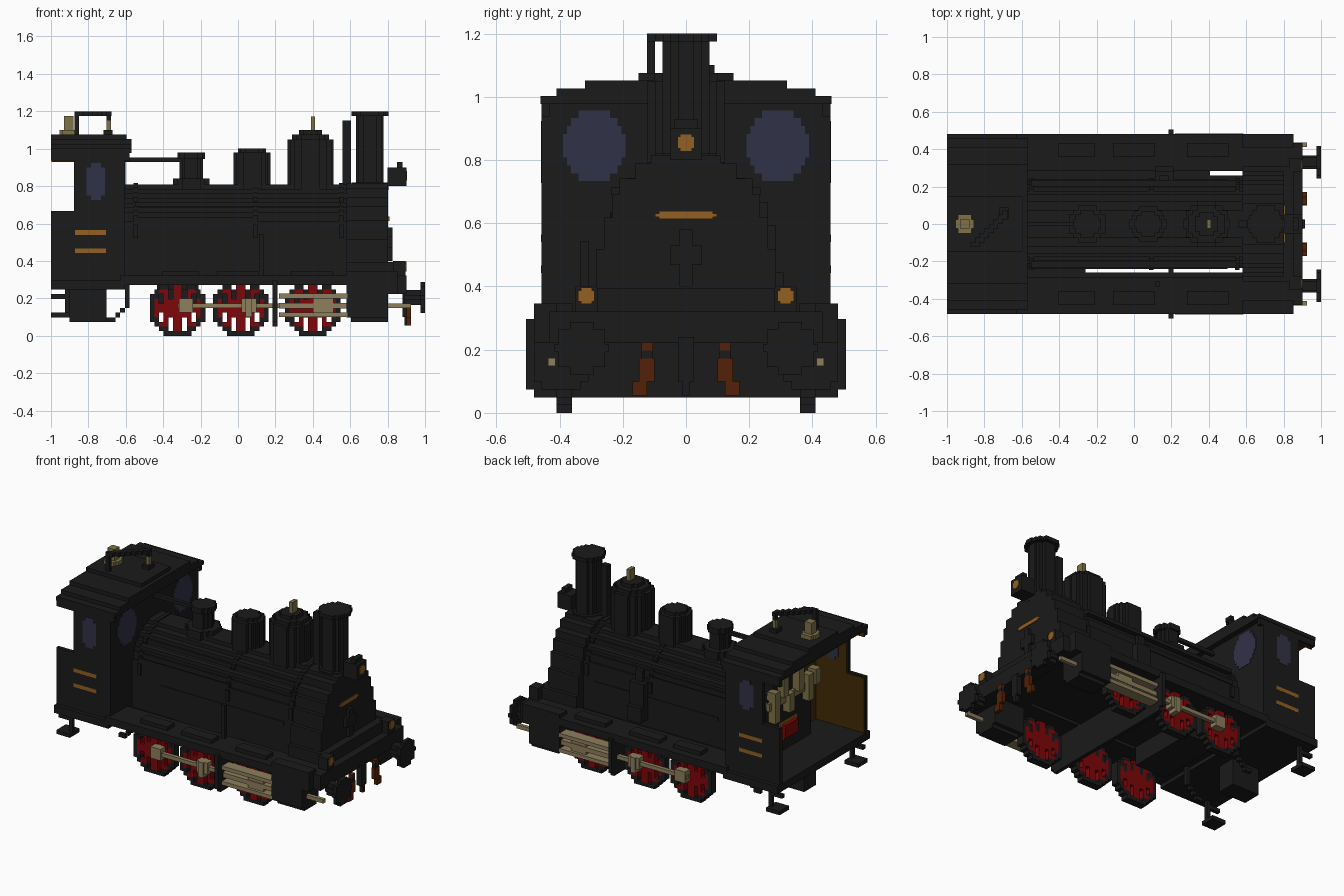
import bpy, bmesh, math

if "Cube" in bpy.data.objects:
    bpy.data.objects.remove(bpy.data.objects["Cube"], do_unlink=True)

V = 2 / 81  # size of one block


def material(name, rgb):
    m = bpy.data.materials.new(name)
    m.use_nodes = True
    m.diffuse_color = (*rgb, 1)
    m.node_tree.nodes["Principled BSDF"].inputs["Base Color"].default_value = (*rgb, 1)
    return m


BLACK = material("soot black", (0.0105, 0.0105, 0.0105))
RED = material("wheel red", (0.21, 0.002, 0.003))
ORANGE = material("lamp orange", (0.29, 0.115, 0.016))
STEEL = material("rod steel", (0.27, 0.21, 0.11))
BRASS = material("brass", (0.21, 0.17, 0.065))
GLASS = material("window blue", (0.031, 0.031, 0.065))
BROWN = material("cab lining brown", (0.052, 0.024, 0.002))
RUST = material("hose rust", (0.085, 0.015, 0.002))


def snap(b):
    """Round a box to the block grid, at least one block thick."""
    x0, x1, y0, y1, z0, z1 = b
    gx = lambda v: -1 + V * round((v + 1) / V)
    gy = lambda v: V * (round(v / V - 0.5) + 0.5)
    gz = lambda v: V * round(v / V)
    out = []
    for g, lo, hi in ((gx, x0, x1), (gy, y0, y1), (gz, z0, z1)):
        out += [g(lo), max(g(hi), g(lo) + V)]
    return out


def part(name, mat, boxes, mirror=False, grid=True):
    """One object made of axis-aligned boxes (x0, x1, y0, y1, z0, z1)."""
    bm = bmesh.new()
    for b in boxes:
        b = snap(b) if grid else b
        sides = [b]
        if mirror:
            sides.append((b[0], b[1], -b[3], -b[2], b[4], b[5]))
        for x0, x1, y0, y1, z0, z1 in sides:
            vs = bmesh.ops.create_cube(bm, size=1)["verts"]
            for v in vs:
                v.co = (x0 if v.co.x < 0 else x1, y0 if v.co.y < 0 else y1, z0 if v.co.z < 0 else z1)
    me = bpy.data.meshes.new(name)
    bm.to_mesh(me)
    bm.free()
    me.materials.append(mat)
    ob = bpy.data.objects.new(name, me)
    bpy.context.collection.objects.link(ob)
    return ob


def rows(ca, cb, ra, rb):
    """Blocky ellipse as strips (a0, a1, b0, b1)."""
    n = max(1, round(2 * rb / V))
    h = 2 * rb / n
    for i in range(n):
        b = -rb + (i + 0.5) * h
        w = max(V / 2, round(ra * math.sqrt(1 - (b / rb) ** 2) / V * 2) * V / 2)
        yield ca - w, ca + w, cb + b - h / 2, cb + b + h / 2


def disc_x(x0, x1, cy, cz, ry, rz):
    return [(x0, x1, *r) for r in rows(cy, cz, ry, rz)]


def disc_z(cx, cy, r, z0, z1):
    return [(a, b, c, d, z0, z1) for a, b, c, d in rows(cx, cy, r, r)]


def lens(x0, x1, cy, cz):
    """Small lamp glass with notched corners."""
    return [(x0, x1, cy - a, cy + a, cz - b, cz + b) for a, b in ((0.026, 0.017), (0.017, 0.026))]


# Boiler and tapering smokebox
part("boiler", BLACK, disc_x(-0.62, 0.6, 0, 0.56, 0.235, 0.25), grid=False)
part("firebox_sides", BLACK, [(-0.62, 0.6, -0.235, 0.235, 0.27, 0.56)])
part("boiler_bands", BLACK, [b for x in (-0.56, 0.08, 0.54)
                             for b in disc_x(x, x + V, 0, 0.56, 0.242, 0.256)], grid=False)
part("boiler_rails", BLACK, [(-0.55, 0.55, 0.2, 0.235, 0.69, 0.715),
                             (-0.55, 0.1, 0.235, 0.24, 0.61, 0.635),
                             (-0.4, 0.5, 0.235, 0.24, 0.47, 0.495)], mirror=True, grid=False)
part("smokebox", BLACK, [(0.57, 0.803, -w, w, z0, z1) for z0, z1, w in (
    (0.27, 0.4, 0.31), (0.4, 0.52, 0.284), (0.52, 0.62, 0.259), (0.62, 0.69, 0.235),
    (0.69, 0.74, 0.21), (0.74, 0.79, 0.17), (0.79, 0.815, 0.12))])
part("smokebox_door_handle", BLACK, [(0.8, 0.825, -0.05, 0.05, 0.47, 0.53),
                                     (0.8, 0.825, -0.02, 0.02, 0.4, 0.58)], grid=False)
part("front_bar", ORANGE, [(0.8, 0.809, -0.085, 0.085, 0.613, 0.638),
                           (0.8, 0.809, -0.098, 0.098, 0.62, 0.631)], grid=False)
part("air_pump", BLACK, [(0.1, 0.22, 0.235, 0.31, 0.34, 0.44), (0.12, 0.2, 0.235, 0.29, 0.44, 0.6),
                         (0.14, 0.18, 0.235, 0.27, 0.6, 0.66)])
part("feed_valve", BLACK, [(0.1, 0.13, -0.34, -0.31, 0.32, 0.54)])

# Boiler-top fittings
part("chimney", BLACK, disc_z(0.705, 0, 0.075, 0.78, 1.2) + disc_z(0.705, 0, 0.098, 1.175, 1.2)
     + disc_z(0.705, 0, 0.098, 0.78, 0.82), grid=False)
part("chimney_pipe", BLACK, [(0.56, 0.605, -0.02, 0.02, 0.8, 1.15)], grid=False)
part("sand_dome", BLACK, disc_z(0.075, 0, 0.095, 0.75, 0.98) + disc_z(0.075, 0, 0.07, 0.98, 1.0), grid=False)
part("steam_dome", BLACK, disc_z(0.388, 0, 0.122, 0.75, 1.05) + disc_z(0.388, 0, 0.1, 1.05, 1.075)
     + disc_z(0.388, 0, 0.065, 1.075, 1.1), grid=False)
part("steam_whistle", BRASS, [(0.389, 0.413, -0.025, 0.025, 1.1, 1.173)], grid=False)
part("turret", BLACK, disc_z(-0.25, 0, 0.1, 0.76, 0.84) + disc_z(-0.25, 0, 0.06, 0.84, 0.95)
     + disc_z(-0.25, 0, 0.075, 0.945, 0.98), grid=False)
part("turret_pipe", BLACK, [(-0.62, -0.28, -0.012, 0.012, 0.93, 0.953)], grid=False)

# Cab shell: low rear sides, uprights, front wall and stepped roof
part("cab_side", BLACK, [(-1, -0.6, 0.435, 0.46, 0.25, 0.66), (-0.87, -0.6, 0.435, 0.46, 0.66, 0.98),
                         (-1, -0.57, 0.435, 0.46, 0.93, 0.98)], mirror=True)
part("cab_front", BLACK, [(-0.63, -0.6, -0.46, 0.46, 0.25, 0.98)])
part("cab_floor", BLACK, [(-1, -0.6, -0.46, 0.46, 0.25, 0.3)])
part("cab_roof", BLACK, [(-1, x, -w, w, z, z + V) for w, z, x in (
    (0.46, 0.977, -0.57), (0.41, 1.0015, -0.57), (0.32, 1.026, -0.57), (0.15, 1.05, -0.595))], grid=False)
part("cab_side_lining", BROWN, [(-0.997, -0.63, 0.425, 0.434, 0.3, 0.66),
                                (-0.867, -0.63, 0.425, 0.434, 0.66, 0.97),
                                (-0.997, -0.867, 0.425, 0.434, 0.93, 0.97)], mirror=True, grid=False)
part("cab_front_lining", BROWN, [(-0.645, -0.637, -0.43, 0.43, 0.3, 0.975),
                                 (-0.995, -0.63, -0.43, 0.43, 0.968, 0.976)], grid=False)
part("cab_front_window", GLASS, disc_x(-0.608, -0.602, 0.29, 0.845, 0.098, 0.112)
     + disc_x(-0.652, -0.646, 0.29, 0.845, 0.098, 0.112), mirror=True, grid=False)
part("cab_side_window", GLASS, [
    (-0.76 - w, -0.76 + w, y, y + 0.006, 0.825 - h, 0.825 + h)
    for w, h in ((0.05, 0.075), (0.027, 0.098)) for y in (0.42, 0.4525)], mirror=True, grid=False)
part("cab_stripes", ORANGE, [(-0.872, -0.705, 0.4525, 0.4585, z, z + V) for z in (0.442, 0.54)],
     mirror=True, grid=False)

# Backhead controls inside the cab
part("backhead", BLACK, disc_x(-0.74, -0.62, 0, 0.56, 0.24, 0.25) + [(-0.74, -0.62, -0.24, 0.24, 0.3, 0.56)],
     grid=False)
part("fire_door_rim", ORANGE, [(-0.748, -0.74, -0.09, 0.09, 0.375, 0.49)], grid=False)
part("fire_door", RED, [(-0.77, -0.74, -0.065, 0.065, 0.39, 0.475)], grid=False)
part("cab_gauges", BRASS, [(-0.79, -0.73, y, y + 0.05, z, z + h) for y, z, h in (
    (-0.27, 0.64, 0.1), (-0.2, 0.56, 0.17), (-0.1, 0.66, 0.16), (0.0, 0.56, 0.12), (0.06, 0.68, 0.12),
    (0.15, 0.54, 0.2))] + [(-0.76, -0.73, -0.24, 0.22, 0.62, 0.67)], grid=False)

# Roof fittings
part("roof_whistle", BRASS, disc_z(-0.905, 0, 0.05, 1.07, 1.1)
     + [(-0.93, -0.88, -0.025, 0.025, 1.1, 1.175)], grid=False)
part("roof_arch", BLACK, [(-0.875 + i * V, -0.85 + i * V + d, -0.123 + i * V, -0.098 + i * V, 1.175, 1.2)
                          for i in range(8) for d in (0, V if i < 7 else 0)]
     + [(-0.875, -0.85, -0.123, -0.098, 1.06, 1.2), (-0.72, -0.67, 0.03, 0.09, 1.07, 1.1),
        (-0.702, -0.68, 0.05, 0.074, 1.15, 1.2)], grid=False)
part("roof_arch_end", BRASS, [(-0.702, -0.68, 0.05, 0.074, 1.1, 1.15)], grid=False)

# Running boards with slots beside the boiler, and boxes standing on them
part("running_board", BLACK, [(-0.62, 0.85, 0.284, 0.485, 0.27, 0.32)], mirror=True)
part("board_edge", BLACK, [(-1, -0.6, 0.46, 0.485, 0.25, 0.3), (0.57, 0.85, 0.41, 0.485, 0.3, 0.34)], mirror=True)
part("board_infill", BLACK, [(-0.62, -0.25, -0.284, 0.284, 0.27, 0.3), (0.58, 0.85, -0.284, 0.284, 0.27, 0.3),
                             (-0.25, 0.41, 0.21, 0.284, 0.27, 0.3), (-0.25, 0.58, -0.284, -0.259, 0.27, 0.3),
                             (0.41, 0.58, 0.21, 0.259, 0.27, 0.3)])
part("board_box", BLACK, [(-0.4, -0.22, 0.35, 0.44, 0.3, 0.345), (-0.12, 0.12, 0.35, 0.44, 0.3, 0.345),
                          (0.29, 0.5, 0.35, 0.44, 0.3, 0.345)], mirror=True)

# Underframe: motion bracket, ash pan, rear frame, steps and cylinders
part("motion_bracket", BLACK, [(0.195, 0.22, -0.51, 0.51, 0.07, 0.29), (0.195, 0.22, -0.48, 0.48, 0.05, 0.08)])
part("ash_pan", BLACK, [(-0.42, -0.22, -0.235, 0.235, 0.15, 0.28)])
part("rear_frame", BLACK, [(-0.91, -0.71, -0.06, 0.06, 0.07, 0.26)])
part("frame_stay", BLACK, [(-0.71, -0.66, 0.21, 0.235, 0.08, 0.1), (-0.66, -0.635, 0.21, 0.235, 0.1, 0.125),
                           (-0.635, -0.6, 0.21, 0.235, 0.125, 0.15), (-0.61, -0.585, 0.21, 0.235, 0.15, 0.28)],
     mirror=True)
part("rear_step", BLACK, [(-1, -0.91, 0.37, 0.46, 0.1, 0.125), (-0.935, -0.91, 0.4, 0.44, 0.1, 0.26),
                          (-1, -0.91, 0.4, 0.44, 0.2, 0.225)], mirror=True)
part("cylinder", BLACK, [(0.585, 0.8, 0.31, 0.485, 0.1, 0.28), (0.61, 0.8, 0.33, 0.46, 0.075, 0.1)], mirror=True)

# Wheels: blocky tyres around red spokes, with narrow slots between the spokes
tyre, spokes, backing = [], [], []
for cx in (-0.323, 0.015, 0.4):
    backing.append((cx - 4 * V, cx + 4 * V, 0.362, 0.37, 7 * V, 10 * V))
    for i in range(12):
        for k in range(12):
            u, w = i - 5.5, k - 5.5
            r = math.hypot(u, w)
            slot = (abs(u) == 1.5 and abs(w) > 2) or (abs(u) == 3.5 and abs(w) in (1.5, 2.5))
            cell = (cx + (u - 0.5) * V, cx + (u + 0.5) * V, 0.36, 0.41, k * V, (k + 1) * V)
            if 5.1 < r < 6.1:
                tyre.append(cell)
            elif r <= 5.1 and not slot:
                spokes.append(cell)
part("wheel_tyre", BLACK, tyre, mirror=True, grid=False)
part("wheel_spokes", RED, spokes, mirror=True, grid=False)
part("wheel_backing", BLACK, backing, mirror=True, grid=False)

# Rods and slide bars
part("coupling_rod", STEEL, [(-0.32, 0.58, 0.425, 0.45, 0.148, 0.173), (-0.315, -0.24, 0.41, 0.46, 0.125, 0.2),
                             (0.02, 0.1, 0.41, 0.46, 0.125, 0.2), (0.04, 0.075, 0.41, 0.47, 0.1, 0.2)],
     mirror=True, grid=False)
part("slide_bars", STEEL, [(0.22, 0.585, 0.412, 0.483, z, z + V) for z in (0.1, 0.2)]
     + [(0.4, 0.51, 0.412, 0.465, 0.115, 0.21), (0.22, 0.585, 0.412, 0.47, 0.145, 0.175)], mirror=True, grid=False)
part("piston_tail", STEEL, [(0.8, 0.925, 0.413, 0.437, 0.148, 0.173)], mirror=True, grid=False)

# Front beam, buffers, coupling and hoses
part("front_beam", BLACK, [(0.8, 0.85, -0.485, 0.485, 0.22, 0.32), (0.85, 0.9, -0.44, 0.44, 0.22, 0.32),
                           (0.8, 0.85, -0.31, 0.31, 0.3, 0.4)])
part("buffer", BLACK, disc_x(0.975, 1.0, 0.33, 0.205, 0.083, 0.083)
     + disc_x(0.89, 0.98, 0.33, 0.205, 0.04, 0.04), mirror=True, grid=False)
part("coupling", BLACK, [(0.88, 0.915, -0.025, 0.025, 0.1, 0.24), (0.89, 0.915, -0.012, 0.012, 0.055, 0.1)],
     grid=False)
part("brake_hose", RUST, [(0.9, 0.925, 0.105, 0.14, 0.197, 0.222), (0.9, 0.925, 0.1, 0.148, 0.1, 0.172),
                          (0.9, 0.925, 0.123, 0.17, 0.055, 0.1)], mirror=True, grid=False)
part("hose_clamp", BLACK, [(0.9, 0.925, 0.105, 0.14, 0.172, 0.197)], mirror=True, grid=False)

# Lamps
part("top_lamp", BLACK, [(0.8, 0.9, -0.05, 0.05, 0.8, 0.9), (0.85, 0.88, -0.037, 0.037, 0.9, 0.93)], grid=False)
part("top_lamp_lens", ORANGE, lens(0.895, 0.903, 0, 0.855), grid=False)
part("low_lamp", BLACK, [(0.83, 0.895, 0.28, 0.35, 0.32, 0.4)], mirror=True, grid=False)
part("low_lamp_lens", ORANGE, lens(0.893, 0.9, 0.315, 0.37), mirror=True, grid=False)
